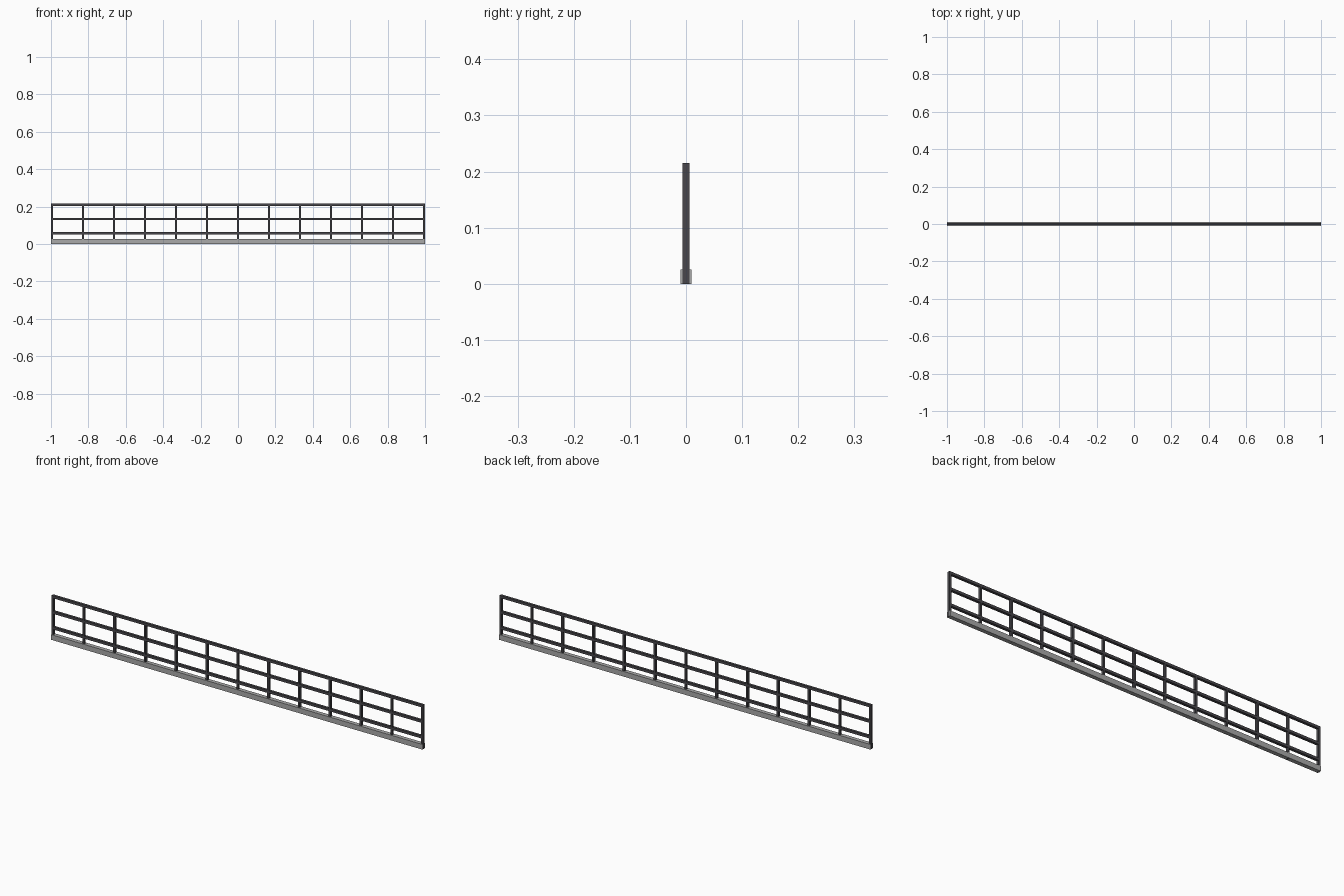
import bpy
import bmesh
from mathutils import Matrix

if "Cube" in bpy.data.objects:
    bpy.data.objects.remove(bpy.data.objects["Cube"])


def material(name, rgb):
    m = bpy.data.materials.new(name)
    m.diffuse_color = (*rgb, 1)
    m.use_nodes = True
    m.node_tree.nodes["Principled BSDF"].inputs["Base Color"].default_value = m.diffuse_color
    return m


dark = material("dark metal", (0.065, 0.062, 0.07))
grey = material("light grey", (0.40, 0.40, 0.40))


def box(name, center, size, mat):
    bm = bmesh.new()
    bmesh.ops.create_cube(bm, size=1, matrix=Matrix.Translation(center) @ Matrix.Diagonal((*size, 1)))
    me = bpy.data.meshes.new(name)
    bm.to_mesh(me)
    bm.free()
    me.materials.append(mat)
    ob = bpy.data.objects.new(name, me)
    bpy.context.collection.objects.link(ob)
    return ob


T = 0.0125   # bar thickness
H = 0.215    # overall height

# base kerb
box("base_kerb", (0, 0, 0.0125), (1.998, 0.02, 0.025), grey)

# posts: 13 evenly spaced, the end ones flush with the ends
post_w = 0.01
for i in range(13):
    x = (-1 + i / 6) * (1 - post_w / 2)
    box(f"post_{i + 1}", (x, 0, (H - 0.001) / 2), (post_w, T, H - 0.001), dark)

# horizontal rails
for name, z in (("top_rail", H - T / 2), ("middle_rail", 0.133), ("lower_rail", 0.057)):
    box(name, (0, 0, z), (1.999, T, T), dark)
